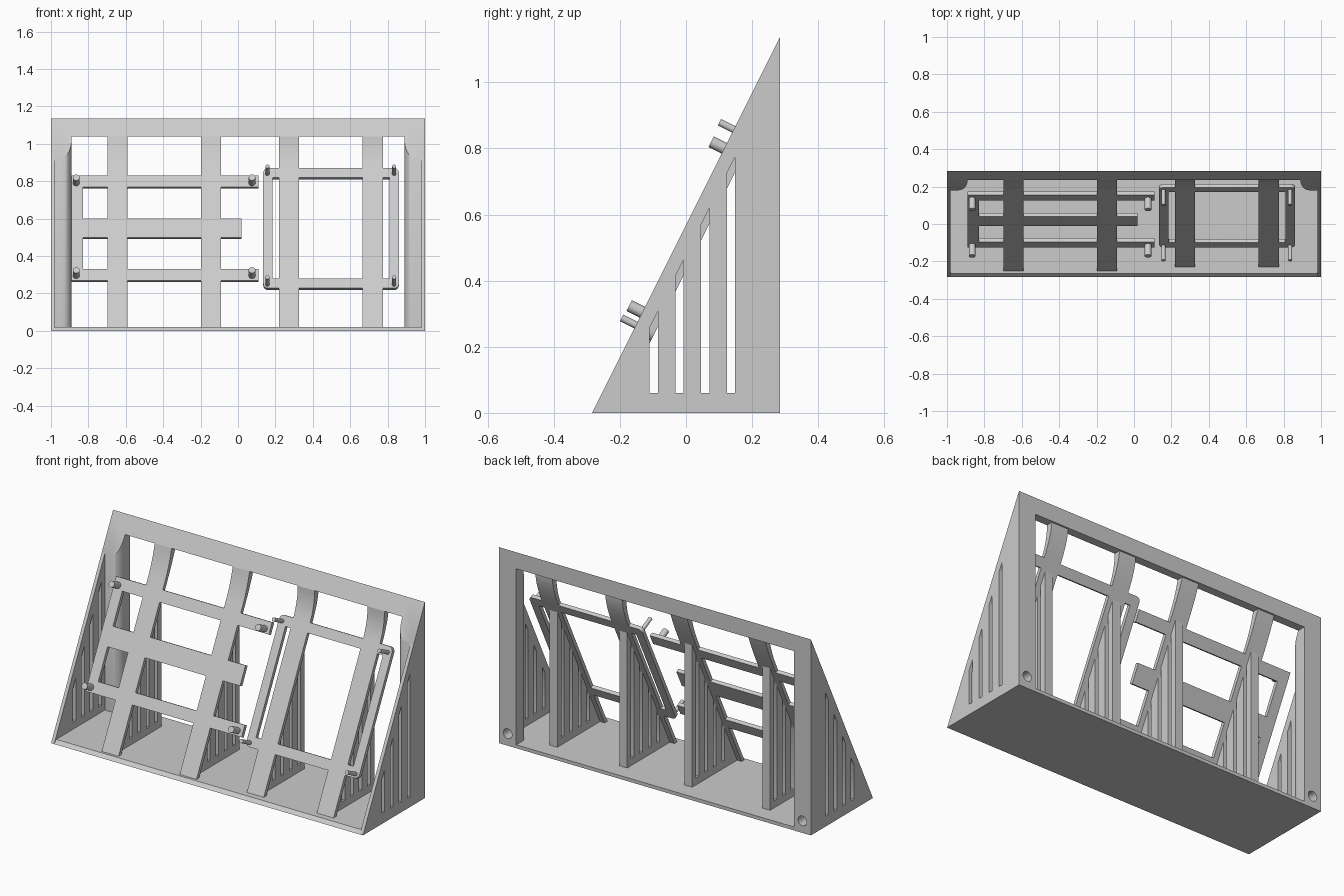
import bpy, bmesh
from math import sin, cos, pi, sqrt
from mathutils import Matrix, Vector

if "Cube" in bpy.data.objects:
    bpy.data.objects.remove(bpy.data.objects["Cube"])

grey = bpy.data.materials.new("plain grey")
grey.use_nodes = True
colour = (0.6, 0.6, 0.6, 1)
grey.diffuse_color = colour
grey.node_tree.nodes["Principled BSDF"].inputs["Base Color"].default_value = colour

# Overall layout: the sloped front plane is z = 2 * (y + k)
FRONT, BACK = 0.284, 0.284
TOP = 2 * (FRONT + BACK)
FLOOR = 0.02
WALL = 0.02
SHEET = 0.022
DROP = SHEET * sqrt(5)          # sheet thickness measured vertically
UP = Vector((0, 1, 2)).normalized()
OUT = Vector((0, -2, 1)).normalized()
LEFT_K, RIGHT_K = 0.24, 0.26    # recess of the frame on the model's left / right


def basis(a, b, c, origin=(0, 0, 0)):
    m = Matrix((a, b, c)).transposed().to_4x4()
    m.translation = origin
    return m


def finish(obj, smooth=True):
    obj.data.materials.clear()
    obj.data.materials.append(grey)
    bpy.ops.object.select_all(action="DESELECT")
    obj.select_set(True)
    bpy.context.view_layer.objects.active = obj
    if smooth:
        bpy.ops.object.shade_smooth_by_angle(angle=0.6)
    return obj


def plate(name, outlines, thickness, matrix):
    """Extruded flat outline; any further outlines become holes."""
    curve = bpy.data.curves.new(name, "CURVE")
    curve.dimensions, curve.fill_mode = "2D", "BOTH"
    curve.extrude = thickness / 2
    for pts in outlines:
        s = curve.splines.new("POLY")
        s.points.add(len(pts) - 1)
        for p, (u, v) in zip(s.points, pts):
            p.co = (u, v, 0, 1)
        s.use_cyclic_u = True
    temp = bpy.data.objects.new(name + "_outline", curve)
    bpy.context.collection.objects.link(temp)
    deps = bpy.context.evaluated_depsgraph_get()
    mesh = bpy.data.meshes.new_from_object(temp.evaluated_get(deps))
    bpy.data.objects.remove(temp)
    bm = bmesh.new()
    bm.from_mesh(mesh)
    bm.transform(matrix)
    bmesh.ops.remove_doubles(bm, verts=bm.verts, dist=1e-5)
    bmesh.ops.recalc_face_normals(bm, faces=bm.faces)
    bm.to_mesh(mesh)
    bm.free()
    mesh.name = name
    obj = bpy.data.objects.new(name, mesh)
    bpy.context.collection.objects.link(obj)
    return finish(obj)


def side_plate(name, outlines, x, thickness):
    return plate(name, outlines, thickness,
                 basis((0, 1, 0), (0, 0, 1), (1, 0, 0), (x, 0, 0)))


def slope_plate(name, outlines, k):
    """Outlines are (x, height on the front face)."""
    outlines = [[(x, z / UP.z) for x, z in pts] for pts in outlines]
    origin = Vector((0, -k, 0)) - OUT * SHEET / 2
    return plate(name, outlines, SHEET, basis((1, 0, 0), UP, OUT, origin))


def rounded(x0, x1, z0, z1, r, steps=6):
    pts = []
    corners = [(x1 - r, z1 - r), (x0 + r, z1 - r), (x0 + r, z0 + r), (x1 - r, z0 + r)]
    for q, (cx, cz) in enumerate(corners):
        for i in range(steps + 1):
            a = (q + i / steps) * pi / 2
            pts.append((cx + r * cos(a), cz + r * sin(a)))
    return pts


def slots(drop):
    """Four upright vent slots whose tops follow the slope."""
    result = []
    for i in range(4):
        y0 = -0.11 + 0.078 * i
        y1 = y0 + 0.025
        result.append([(y0, 0.06), (y1, 0.06), (y1, 2 * (y1 + FRONT) - drop),
                       (y0, 2 * (y0 + FRONT) - drop)])
    return result


def bezier(p0, p1, p2, steps=8):
    a, b, c = Vector(p0), Vector(p1), Vector(p2)
    return [tuple(a * (1 - t) ** 2 + b * 2 * t * (1 - t) + c * t * t)
            for t in (i / steps for i in range(steps + 1))]


# Floor and top rail
side_plate("floor", [[(-FRONT, 0), (BACK, 0), (BACK, FLOOR), (-0.265, FLOOR)]], 0, 2)
rail_z = 1.04
rail_y = rail_z / 2 - FRONT
side_plate("top_rail", [[(rail_y, rail_z), (BACK, rail_z), (BACK, TOP)]], 0, 2)

# Side walls and rounded rear columns with blind screw holes
for side, s in (("left", 1), ("right", -1)):
    side_plate(side + "_wall", [[(-FRONT, 0), (BACK, 0), (BACK, TOP)]] + slots(0.09),
               s * (1 - WALL / 2), WALL)
    r, inner, front = 0.05, 0.89, 0.18
    arc = [(s * (inner + r - r * sin(a)), front + r - r * cos(a))
           for a in (i * pi / 16 for i in range(9))]
    outline = [(s, front)] + arc + [(s * inner, BACK), (s, BACK)]
    column = plate(side + "_column", [outline], TOP,
                   Matrix.Translation((0, 0, TOP / 2)))
    bm = bmesh.new()
    bm.from_mesh(column.data)
    cut = bmesh.ops.bisect_plane(bm, geom=bm.verts[:] + bm.edges[:] + bm.faces[:],
                                 plane_co=(0, -FRONT, 0), plane_no=OUT, clear_outer=True)
    bmesh.ops.holes_fill(bm, edges=[e for e in bm.edges if e.is_boundary])
    bmesh.ops.recalc_face_normals(bm, faces=bm.faces)
    bm.to_mesh(column.data)
    bm.free()
    bpy.ops.mesh.primitive_cylinder_add(vertices=24, radius=0.028, depth=0.16,
                                        location=(s * 0.945, BACK, 0.07),
                                        rotation=(pi / 2, 0, 0))
    cutter = bpy.context.object
    cutter.hide_render = True
    finish(column)
    mod = column.modifiers.new("screw_hole", "BOOLEAN")
    mod.object, mod.operation, mod.solver = cutter, "DIFFERENCE", "EXACT"
    bpy.ops.object.modifier_apply(modifier=mod.name)
    bpy.data.objects.remove(cutter)
    finish(column)

# Sloping struts that bend up into the top rail, each on a slotted rib
struts = [("outer_right", -0.645, RIGHT_K), ("inner_right", -0.145, RIGHT_K),
          ("inner_left", 0.272, LEFT_K), ("outer_left", 0.72, LEFT_K)]
for name, x, k in struts:
    under = k - DROP / 2

    def on(z, k):
        return (z / 2 - k, z)

    face = bezier(on(0.87, k), on(0.95, k), (rail_y, rail_z))
    rear = bezier((BACK - 0.01, rail_z), on(0.97, under), on(0.86, under))
    side_plate(name + "_strut", [[on(0.01, k)] + face + rear + [on(0.01, under)]], x, 0.108)
    mid = k - DROP / 4
    rib_back = 0.186
    side_plate(name + "_rib",
               [[on(0.01, mid), (rib_back, 0.01), (rib_back, 2 * (rib_back + mid))]]
               + slots(2 * (FRONT - under)), x, 0.05)

# Open three-armed frame
x0, x1 = -0.89, -0.83
slope_plate("arm_frame", [[
    (x0, 0.27), (0.11, 0.27), (0.11, 0.33), (x1, 0.33), (x1, 0.50), (0.02, 0.50),
    (0.02, 0.60), (x1, 0.60), (x1, 0.77), (0.11, 0.77), (0.11, 0.83), (x0, 0.83)]], RIGHT_K)

# Closed rectangular frame with rounded corners
slope_plate("window_frame", [rounded(0.135, 0.86, 0.228, 0.87, 0.025),
                             rounded(0.185, 0.81, 0.28, 0.82, 0.004)], LEFT_K)


# Mounting pins standing square to the slope
def pins(name, xs, zs, k, radius, length):
    for x in xs:
        for z in zs:
            base = Vector((x, z / 2 - k, z))
            bpy.ops.mesh.primitive_cylinder_add(
                vertices=20, radius=radius, depth=length + SHEET,
                location=base + OUT * (length - SHEET) / 2,
                rotation=OUT.to_track_quat("Z", "Y").to_euler())
            pin = bpy.context.object
            pin.name = name
            finish(pin)


pins("thick_pin", (-0.865, 0.075), (0.791, 0.295), RIGHT_K, 0.018, 0.066)
pins("thin_pin", (0.157, 0.835), (0.84, 0.248), LEFT_K, 0.011, 0.088)
